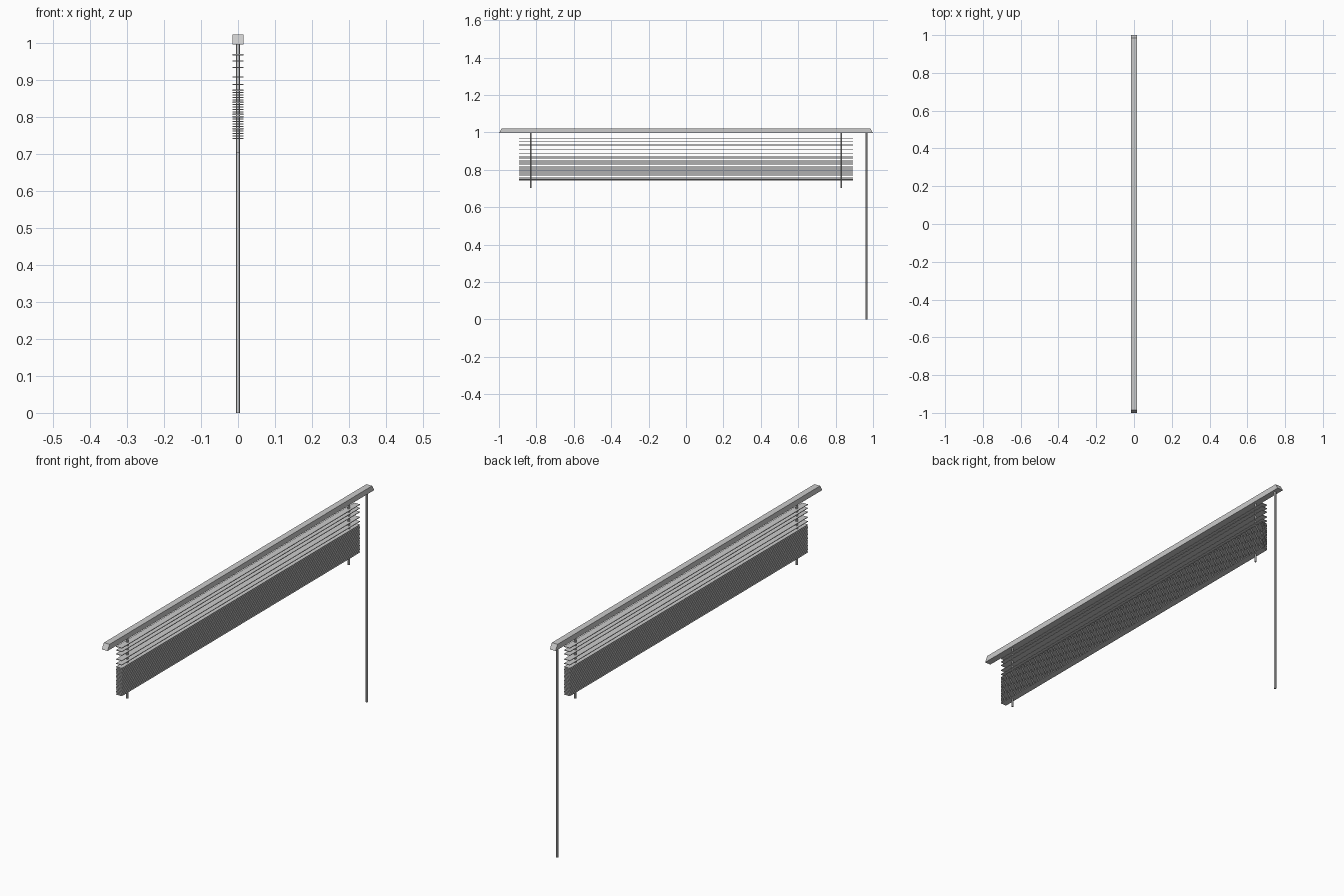
import bpy, bmesh

if "Cube" in bpy.data.objects:
    bpy.data.objects.remove(bpy.data.objects["Cube"])


def add_object(name, bm):
    bmesh.ops.recalc_face_normals(bm, faces=bm.faces)
    mesh = bpy.data.meshes.new(name)
    bm.to_mesh(mesh)
    bm.free()
    ob = bpy.data.objects.new(name, mesh)
    bpy.context.collection.objects.link(ob)
    return ob


def box(name, half_x, half_y, z0, z1, end_taper=0.0):
    bm = bmesh.new()
    bmesh.ops.create_cube(bm, size=2)
    for v in bm.verts:
        top = v.co.z > 0
        v.co.x *= half_x
        v.co.y *= half_y - (end_taper if top else 0)
        v.co.z = z1 if top else z0
    return add_object(name, bm)


def rod(name, y, z0, z1, radius):
    bpy.ops.mesh.primitive_cylinder_add(vertices=12, radius=radius, depth=z1 - z0,
                                        location=(0, y, (z0 + z1) / 2))
    ob = bpy.context.object
    ob.name = name
    bpy.ops.object.shade_smooth_by_angle()


# Head rail with sloping ends
box("head_rail", 0.015, 1.0, 0.996, 1.022, end_taper=0.015)

# Slats: loosely hung at the top, gathered into a stack below
heights = [0.968, 0.951, 0.933, 0.908, 0.888]
heights += [0.872 - 0.0065 * i for i in range(21)]
for i, z in enumerate(heights):
    box(f"slat_{i + 1}", 0.015, 0.893, z - 0.0015, z + 0.0015)

# Lift cords through the slats
for side, y in (("left", -0.83), ("right", 0.83)):
    rod(f"lift_cord_{side}", y, 0.703, 1.0, 0.005)

# Long tilt wand
rod("tilt_wand", 0.965, 0.0, 1.0, 0.005)
